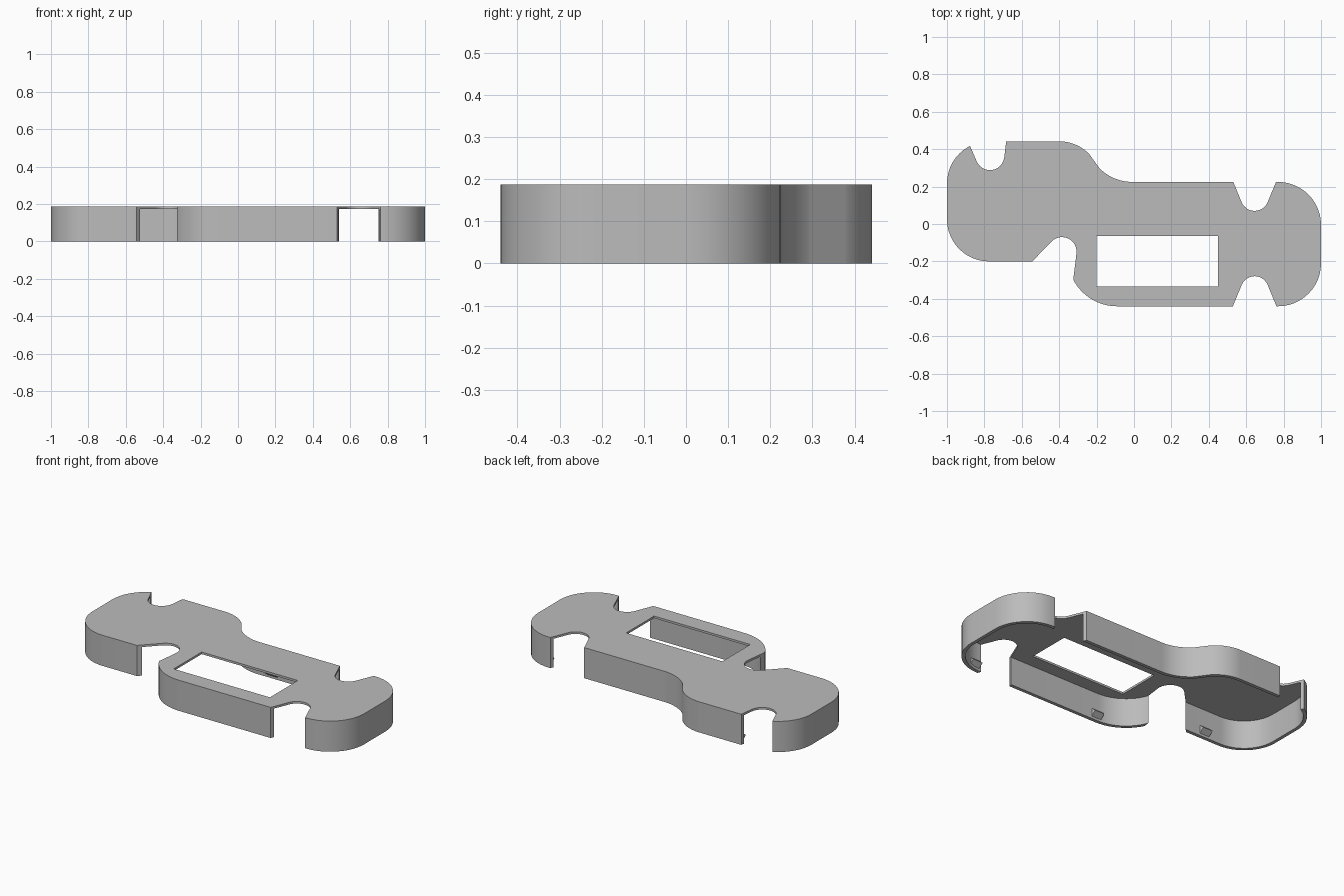
import bpy, bmesh
from math import radians, cos, sin
from mathutils import Vector

HEIGHT, PLATE, WALL = 0.187, 0.013, 0.021

cube = bpy.data.objects.get("Cube")
if cube:
    bpy.data.objects.remove(cube, do_unlink=True)

grey = bpy.data.materials.new("plain_grey")
grey.use_nodes = True
colour = (0.5, 0.5, 0.5, 1)
grey.diffuse_color = colour
grey.node_tree.nodes["Principled BSDF"].inputs["Base Color"].default_value = colour


def arc(cx, cy, r, start, end, steps=12):
    angles = [radians(start + (end - start) * i / steps) for i in range(steps + 1)]
    return [(cx + r * cos(a), cy + r * sin(a)) for a in angles]


def inset(points, distance):
    """Move a counter-clockwise outline inwards with mitred corners."""
    result = []
    for i, p in enumerate(points):
        before, here, after = Vector(points[i - 1]), Vector(p), Vector(points[(i + 1) % len(points)])
        d1, d2 = (here - before).normalized(), (after - here).normalized()
        n1, n2 = Vector((-d1.y, d1.x)), Vector((-d2.y, d2.x))
        result.append(tuple(here + (n1 + n2) * distance / (1 + n1.dot(n2))))
    return result


def extrude(name, points, offset):
    """Make a closed prism from 3D points and an extrusion vector."""
    bm = bmesh.new()
    face = bm.faces.new([bm.verts.new(p) for p in points])
    top = bmesh.ops.extrude_face_region(bm, geom=[face], use_keep_orig=True)["geom"]
    bmesh.ops.translate(bm, vec=offset, verts=[g for g in top if isinstance(g, bmesh.types.BMVert)])
    bmesh.ops.recalc_face_normals(bm, faces=bm.faces)
    mesh = bpy.data.meshes.new(name)
    bm.to_mesh(mesh)
    bm.free()
    mesh.materials.append(grey)
    obj = bpy.data.objects.new(name, mesh)
    bpy.context.collection.objects.link(obj)
    return obj


def prism(name, outline, z0, z1):
    return extrude(name, [(x, y, z0) for x, y in outline], (0, 0, z1 - z0))


def activate(obj):
    bpy.ops.object.select_all(action="DESELECT")
    obj.select_set(True)
    bpy.context.view_layer.objects.active = obj


def cut(target, cutter):
    cutter.hide_render = True
    mod = target.modifiers.new("cut", "BOOLEAN")
    mod.operation, mod.solver, mod.object = "DIFFERENCE", "EXACT", cutter
    activate(target)
    bpy.ops.object.modifier_apply(modifier=mod.name)
    bpy.data.objects.remove(cutter, do_unlink=True)


# Outer outline, counter-clockwise from the lower left corner
outline = arc(-0.775, 0.025, 0.225, 180, 270)
outline += [(-0.42, -0.2)]
outline += arc(-0.09, -0.175, 0.265, 200, 270)
outline += arc(0.77, -0.21, 0.23, 270, 360)
outline += arc(0.77, -0.005, 0.23, 0, 90)
outline += arc(-0.01, 0.47, 0.245, 270, 225)
outline += arc(-0.4, 0.218, 0.224, 45, 90)
outline += arc(-0.775, 0.217, 0.225, 90, 180)

# Hollow cover: top plate with a thin skirt
cover = prism("cover", outline, 0, HEIGHT)
cut(cover, prism("hollow", inset(outline, WALL), -0.1, HEIGHT - PLATE))

# Finger notches with flared mouths
notches = [
    [(0.485, 0.335)] + arc(0.645, 0.145, 0.075, 202, 338) + [(0.805, 0.335)],
    [(0.485, -0.546)] + arc(0.645, -0.354, 0.075, 158, 22) + [(0.805, -0.546)],
    [(-0.93, 0.54)] + arc(-0.77, 0.365, 0.077, 202, 352) + [(-0.672, 0.54)],
    [(-0.66, -0.32)] + arc(-0.385, -0.148, 0.078, 135, -8) + [(-0.345, -0.46)],
]
for points in notches:
    cut(cover, prism("notch", points, -0.2, 0.4))

# Rectangular window
cut(cover, prism("window", [(-0.2, -0.335), (0.45, -0.335), (0.45, -0.065), (-0.2, -0.065)], -0.2, 0.4))

activate(cover)
bpy.ops.object.shade_smooth_by_angle(angle=radians(30))

# Wedge clips on the inside of the skirt: centre x, inner wall y, inward direction
clips = [(0.8, -0.419, 1), (-0.08, -0.419, 1), (-0.66, -0.179, 1),
         (0.8, 0.204, -1), (0.09, 0.204, -1), (-0.645, 0.421, -1)]
for i, (x, y, inward) in enumerate(clips):
    section = [(-0.008, 0.015), (0, 0.015), (0.03, 0.04), (0, 0.065), (-0.008, 0.065)]
    extrude(f"clip_{i + 1}", [(x - 0.033, y + inward * d, z) for d, z in section], (0.066, 0, 0))
